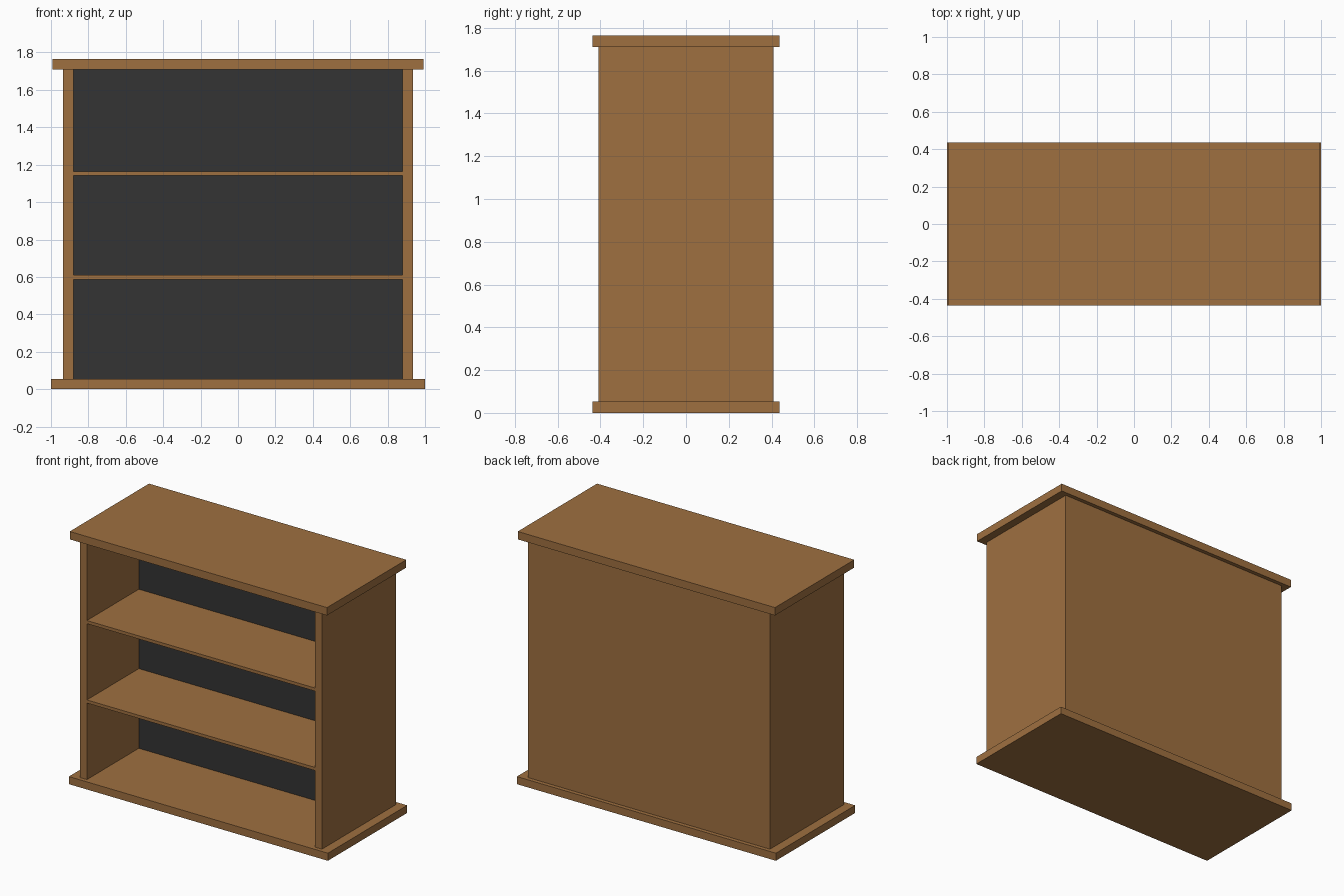
import bpy
import bmesh
from mathutils import Vector

if "Cube" in bpy.data.objects:
    bpy.data.objects.remove(bpy.data.objects["Cube"])


def material(name, color):
    mat = bpy.data.materials.new(name)
    mat.diffuse_color = (*color, 1.0)
    mat.use_nodes = True
    mat.node_tree.nodes["Principled BSDF"].inputs["Base Color"].default_value = mat.diffuse_color
    return mat


WOOD = material("wood", (0.345, 0.162, 0.051))
DARK = material("dark_backing", (0.033, 0.033, 0.033))


def add_object(name, bm, *mats):
    bmesh.ops.recalc_face_normals(bm, faces=bm.faces[:])
    mesh = bpy.data.meshes.new(name)
    bm.to_mesh(mesh)
    bm.free()
    for mat in mats:
        mesh.materials.append(mat)
    obj = bpy.data.objects.new(name, mesh)
    bpy.context.collection.objects.link(obj)
    return obj


def board(name, half_x, y0, y1, z0, z1):
    bm = bmesh.new()
    bmesh.ops.create_cube(bm, size=1.0)
    bmesh.ops.scale(bm, vec=(2 * half_x, y1 - y0, z1 - z0), verts=bm.verts)
    bmesh.ops.translate(bm, vec=(0, (y0 + y1) / 2, (z0 + z1) / 2), verts=bm.verts)
    return add_object(name, bm, WOOD)


OUT, IN = 0.935, 0.88        # outer and inner faces of the side walls
FRONT, BACK = -0.409, 0.409  # depth of the carcass
RECESS = 0.163               # inner back surface
Z0, Z1 = 0.053, 1.71         # top of base, underside of top

# Base and top boards
board("base_board", 1.0, -0.437, 0.437, 0.0, Z0)
board("top_board", 0.993, -0.437, 0.437, Z1, 1.765)

# Carcass: U-shaped plan extruded upward, with a dark inner back
plan = [(-OUT, FRONT), (-IN, FRONT), (-IN, RECESS), (IN, RECESS),
        (IN, FRONT), (OUT, FRONT), (OUT, BACK), (-OUT, BACK)]
bm = bmesh.new()
face = bm.faces.new([bm.verts.new((x, y, Z0)) for x, y in plan])
ext = bmesh.ops.extrude_face_region(bm, geom=[face], use_keep_orig=True)
top_verts = [v for v in ext["geom"] if isinstance(v, bmesh.types.BMVert)]
bmesh.ops.translate(bm, vec=Vector((0, 0, Z1 - Z0)), verts=top_verts)
for f in bm.faces:
    if all(abs(v.co.y - RECESS) < 1e-4 for v in f.verts):
        f.material_index = 1
add_object("carcass", bm, WOOD, DARK)

# Shelves
for name, z in (("lower_shelf", 0.587), ("upper_shelf", 1.141)):
    board(name, IN, FRONT, RECESS, z, z + 0.022)
